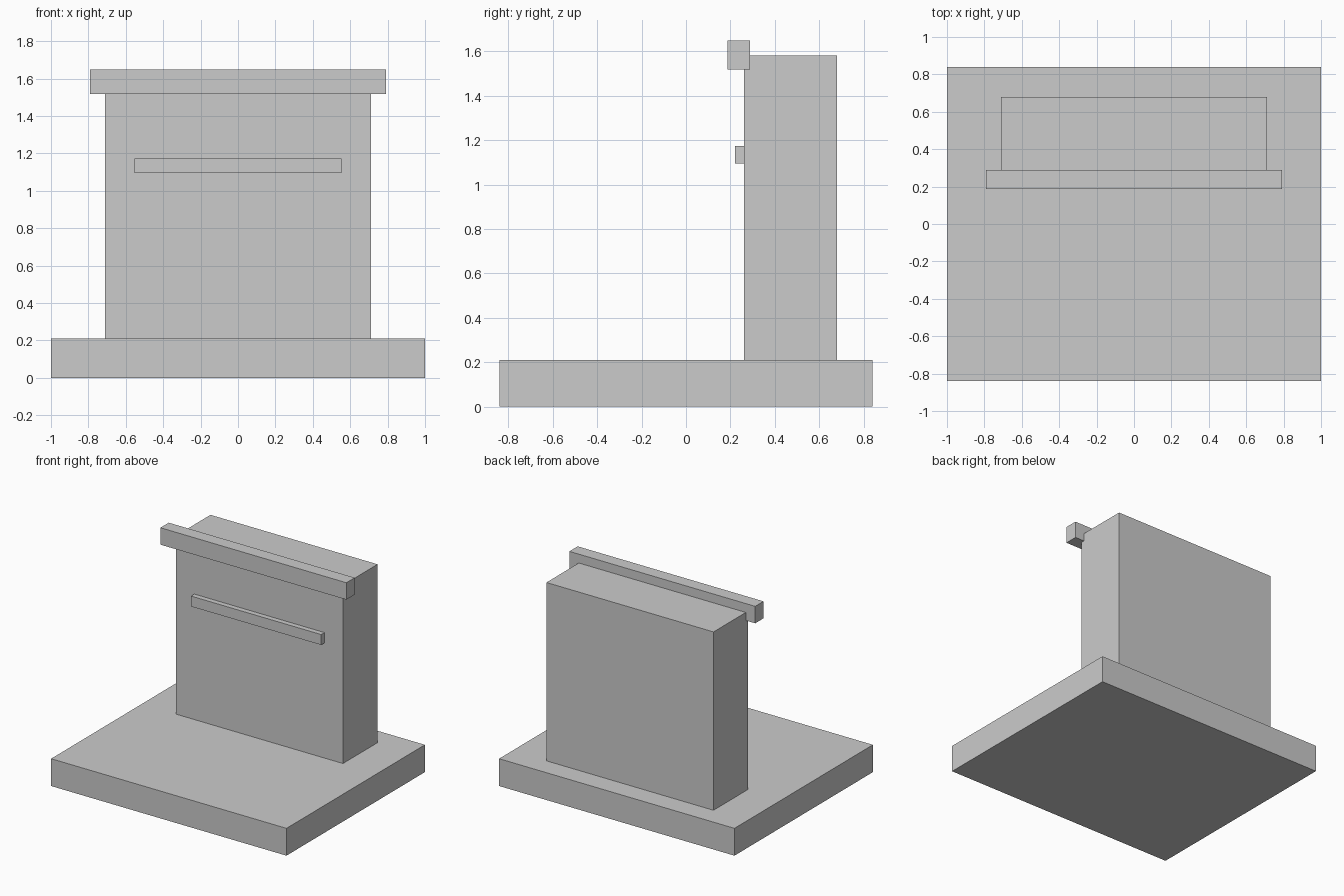
import bpy

if "Cube" in bpy.data.objects:
    bpy.data.objects.remove(bpy.data.objects["Cube"])


def box(name, x, y, z):
    """Box from (min, max) ranges on each axis."""
    ranges = (x, y, z)
    centre = [(a + b) / 2 for a, b in ranges]
    bpy.ops.mesh.primitive_cube_add(size=1, location=centre)
    ob = bpy.context.object
    ob.name = name
    ob.scale = [b - a for a, b in ranges]
    bpy.ops.object.transform_apply(location=False, rotation=False, scale=True)
    return ob


# Square-cornered floor slab
box("base_slab", (-1, 1), (-0.84, 0.84), (0, 0.21))
# Upright block near the back of the slab
box("upright_block", (-0.71, 0.71), (0.26, 0.68), (0.21, 1.58))
# Overhanging bar on the top front edge
box("top_bar", (-0.79, 0.79), (0.187, 0.288), (1.518, 1.648))
# Thin strip on the front face
box("front_strip", (-0.553, 0.553), (0.22, 0.262), (1.094, 1.174))
